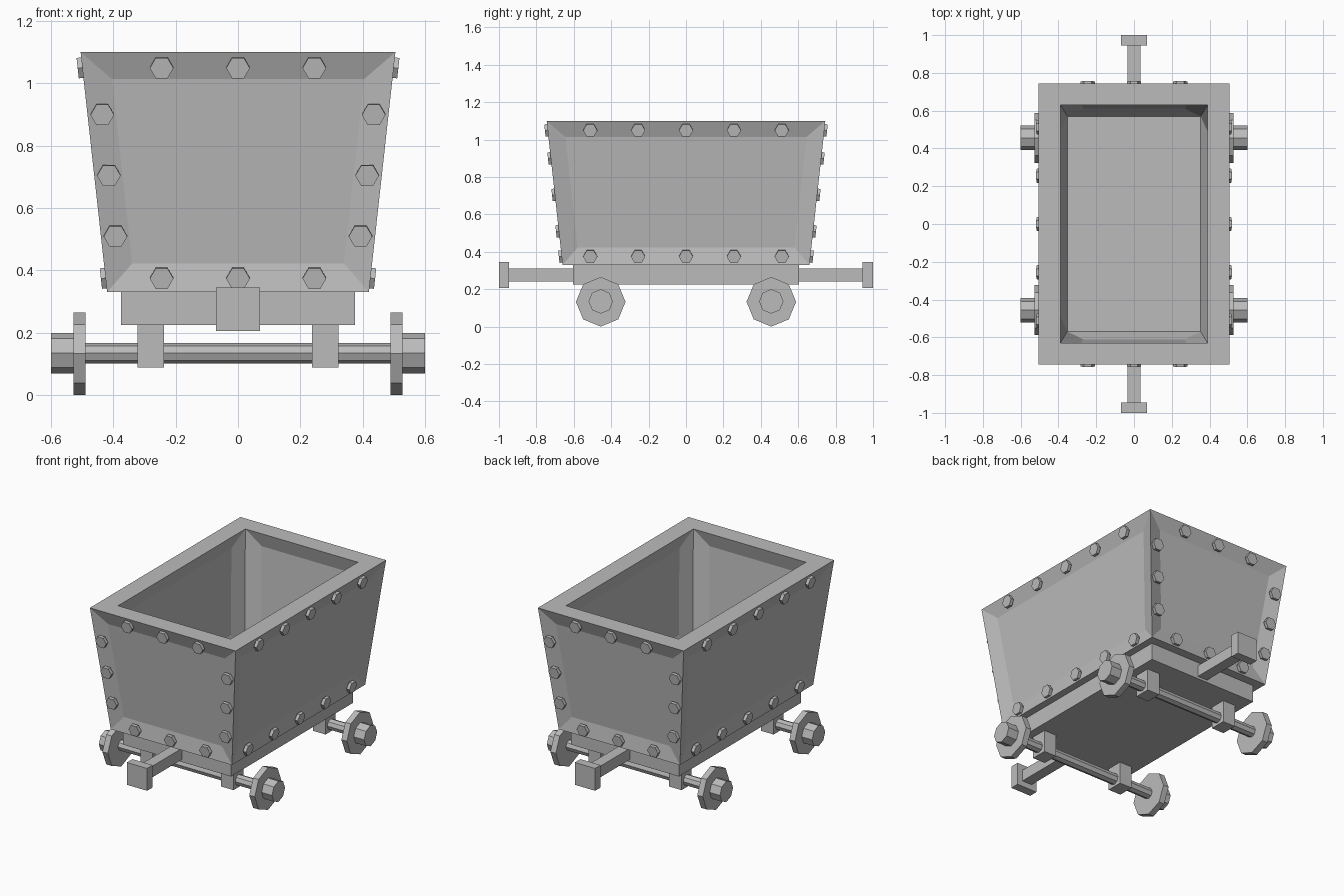
import bpy, bmesh, math
from mathutils import Vector, Matrix

if "Cube" in bpy.data.objects:
    bpy.data.objects.remove(bpy.data.objects["Cube"])

grey = bpy.data.materials.new("plain_grey")
grey.use_nodes = True
GREY = (0.5, 0.5, 0.5, 1)
grey.diffuse_color = GREY
grey.node_tree.nodes["Principled BSDF"].inputs["Base Color"].default_value = GREY


def finish(name, bm):
    bmesh.ops.recalc_face_normals(bm, faces=bm.faces)
    mesh = bpy.data.meshes.new(name)
    bm.to_mesh(mesh)
    bm.free()
    mesh.materials.append(grey)
    obj = bpy.data.objects.new(name, mesh)
    bpy.context.collection.objects.link(obj)
    return obj


def box(name, x, y, z):
    bm = bmesh.new()
    size = [b - a for a, b in (x, y, z)]
    centre = [(a + b) / 2 for a, b in (x, y, z)]
    bmesh.ops.create_cube(bm, size=1, matrix=Matrix.Translation(centre) @ Matrix.Diagonal((*size, 1)))
    return finish(name, bm)


def prism(name, sides, radius, start, end):
    """Prism along an axis, with one corner pointing upwards."""
    start, end = Vector(start), Vector(end)
    axis = (end - start).normalized()
    across = Vector((0, 0, 1)).cross(axis).normalized()
    up = axis.cross(across)
    turn = Matrix((across, up, axis)).transposed().to_4x4()
    spin = Matrix.Rotation(math.pi / 2, 4, 'Z')
    bm = bmesh.new()
    bmesh.ops.create_cone(bm, cap_ends=True, segments=sides, radius1=radius, radius2=radius,
                          depth=(end - start).length,
                          matrix=Matrix.Translation((start + end) / 2) @ turn @ spin)
    return finish(name, bm)


# Tub: tapered hollow body with recessed panels inside and outside
BOTTOM, TOP, FLOOR = 0.33, 1.1, 0.40
LOW, HIGH = (0.42, 0.66), (0.505, 0.745)


def ring(bm, half, z):
    return [bm.verts.new((sx * half[0], sy * half[1], z))
            for sx, sy in ((-1, -1), (1, -1), (1, 1), (-1, 1))]


def band(bm, a, b):
    return [bm.faces.new((a[i], a[(i + 1) % 4], b[(i + 1) % 4], b[i])) for i in range(4)]


bm = bmesh.new()
outer_low, outer_high = ring(bm, LOW, BOTTOM), ring(bm, HIGH, TOP)
inner_high, inner_low = ring(bm, (0.39, 0.63), TOP), ring(bm, (0.353, 0.57), FLOOR)
outer = band(bm, outer_low, outer_high)
band(bm, outer_high, inner_high)
inner = band(bm, inner_high, inner_low)
bm.faces.new(outer_low[::-1])
bm.faces.new(inner_low)
bm.normal_update()
bmesh.ops.inset_individual(bm, faces=outer, thickness=0.09, depth=-0.025, use_even_offset=True)
bmesh.ops.inset_individual(bm, faces=inner, thickness=0.09, depth=-0.033, use_even_offset=True)
finish("tub", bm)

# Bolts: hexagonal heads standing square on the sloping walls
SLOPE = (HIGH[0] - LOW[0]) / (TOP - BOTTOM)


def bolt(name, along, z, axis, sign):
    reach = sign * (LOW[axis] + SLOPE * (z - BOTTOM))
    point, normal = Vector((along, along, z)), Vector((0, 0, -SLOPE))
    point[axis], normal[axis] = reach, sign
    normal.normalize()
    prism(name, 6, 0.038, point - normal * 0.005, point + normal * 0.015)


for sign, end, side in ((-1, "front", "right"), (1, "back", "left")):
    for z in (1.05, 0.375):
        for i in range(-1, 2):
            bolt(end + "_bolt", i * 0.245, z, 1, sign)
        for i in range(-2, 3):
            bolt(side + "_bolt", i * 0.256, z, 0, sign)
    for z in (0.9, 0.705, 0.51):
        for s in (-1, 1):
            bolt(end + "_corner_bolt", s * (0.338 + 0.108 * z), z, 1, sign)

# Chassis
box("chassis", (-0.375, 0.375), (-0.605, 0.605), (0.225, BOTTOM))

# Couplers, axles, axle blocks and wheels at both ends
AXLE_Z = 0.1345
for sign, end in ((-1, "front"), (1, "back")):
    box(end + "_coupler_bar", (-0.034, 0.034), sorted((sign * 0.59, sign * 0.95)), (0.24, 0.31))
    box(end + "_buffer", (-0.07, 0.07), sorted((sign * 0.945, sign)), (0.205, 0.345))
    y = sign * 0.456
    prism(end + "_axle", 8, 0.033, (-0.5, y, AXLE_Z), (0.5, y, AXLE_Z))
    for s, side in ((-1, "right"), (1, "left")):
        tag = end + "_" + side
        box(tag + "_axle_block", sorted((s * 0.237, s * 0.323)), (y - 0.05, y + 0.05), (0.088, 0.23))
        prism(tag + "_wheel", 8, 0.1325, (s * 0.49, y, AXLE_Z - 0.002), (s * 0.528, y, AXLE_Z - 0.002))
        prism(tag + "_hub", 8, 0.065, (s * 0.52, y, AXLE_Z), (s * 0.6, y, AXLE_Z))
